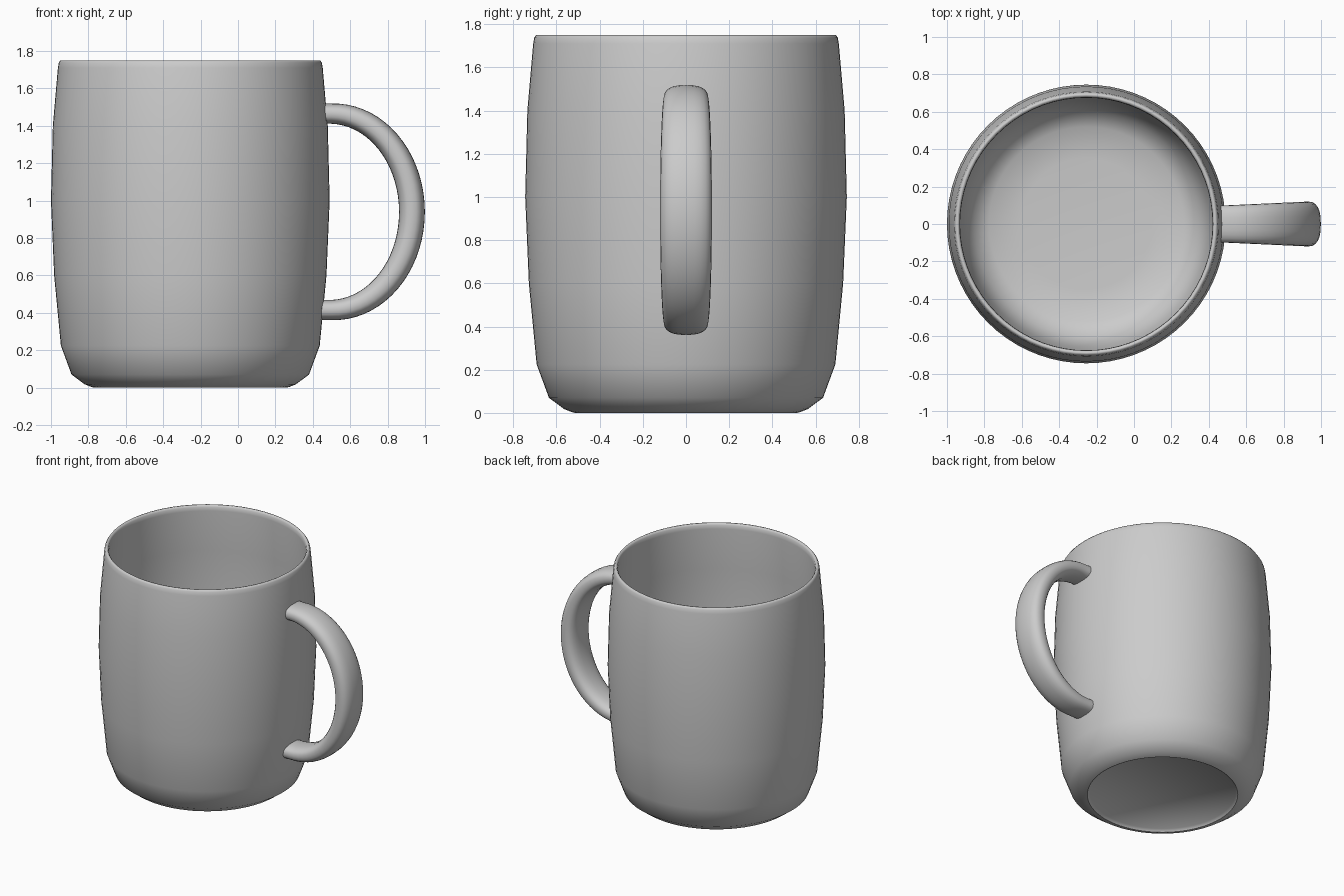
import bpy, bmesh, math

if "Cube" in bpy.data.objects:
    bpy.data.objects.remove(bpy.data.objects["Cube"])

CX = -0.255  # mug axis


def finish(bm, name, angle):
    bmesh.ops.recalc_face_normals(bm, faces=bm.faces)
    me = bpy.data.meshes.new(name)
    bm.to_mesh(me)
    bm.free()
    ob = bpy.data.objects.new(name, me)
    bpy.context.collection.objects.link(ob)
    bpy.ops.object.select_all(action='DESELECT')
    ob.select_set(True)
    bpy.context.view_layer.objects.active = ob
    bpy.ops.object.shade_smooth_by_angle(angle=math.radians(angle))
    return ob


def bridge(bm, a, b):
    n = len(a)
    for i in range(n):
        j = (i + 1) % n
        bm.faces.new((a[i], a[j], b[j], b[i]))


# Body: one lathed profile, from recessed underside up the wall and into the cup
profile = [(0.50, 0.02), (0.515, 0.0), (0.53, 0.004), (0.565, 0.018), (0.635, 0.07),
           (0.692, 0.225), (0.728, 0.6), (0.745, 1.0), (0.735, 1.4),
           (0.708, 1.71), (0.703, 1.738), (0.695, 1.75), (0.685, 1.75),
           (0.677, 1.738), (0.675, 1.71), (0.698, 1.4), (0.706, 1.0),
           (0.69, 0.6), (0.655, 0.25), (0.60, 0.12), (0.52, 0.07), (0.35, 0.055)]
SEG = 72
bm = bmesh.new()
rings = []
for r, z in profile:
    rings.append([bm.verts.new((CX + r * math.cos(2 * math.pi * i / SEG),
                                r * math.sin(2 * math.pi * i / SEG), z))
                  for i in range(SEG)])
for a, b in zip(rings, rings[1:]):
    bridge(bm, a, b)
bm.faces.new(rings[0])
bm.faces.new(rings[-1])
finish(bm, "mug_body", 60)

# Handle: rounded strap swept along a half ellipse, wider in the middle
HX, HZ, A, B = 0.5, 0.94, 0.43, 0.525
SIDES, STEPS = 24, 36
path = [(0.45, HZ + B, 0.0, 1.0, 0.0)]
for k in range(STEPS + 1):
    t = math.pi / 2 - math.pi * k / STEPS
    nx, nz = math.cos(t) / A, math.sin(t) / B
    ln = math.hypot(nx, nz)
    path.append((HX + A * math.cos(t), HZ + B * math.sin(t), nx / ln, nz / ln, math.cos(t)))
path.append((0.435, HZ - B, 0.0, -1.0, 0.0))


def rounded(v):
    return math.copysign(abs(v) ** 0.8, v)


bm = bmesh.new()
rings = []
for x, z, nx, nz, w in path:
    thick, wide = 0.054 + 0.015 * w, 0.1 + 0.02 * w
    ring = []
    for i in range(SIDES):
        u = 2 * math.pi * i / SIDES
        d = thick * rounded(math.cos(u))
        ring.append(bm.verts.new((x + nx * d, wide * rounded(math.sin(u)), z + nz * d)))
    rings.append(ring)
for a, b in zip(rings, rings[1:]):
    bridge(bm, a, b)
bm.faces.new(rings[0])
bm.faces.new(rings[-1])
finish(bm, "handle", 50)
